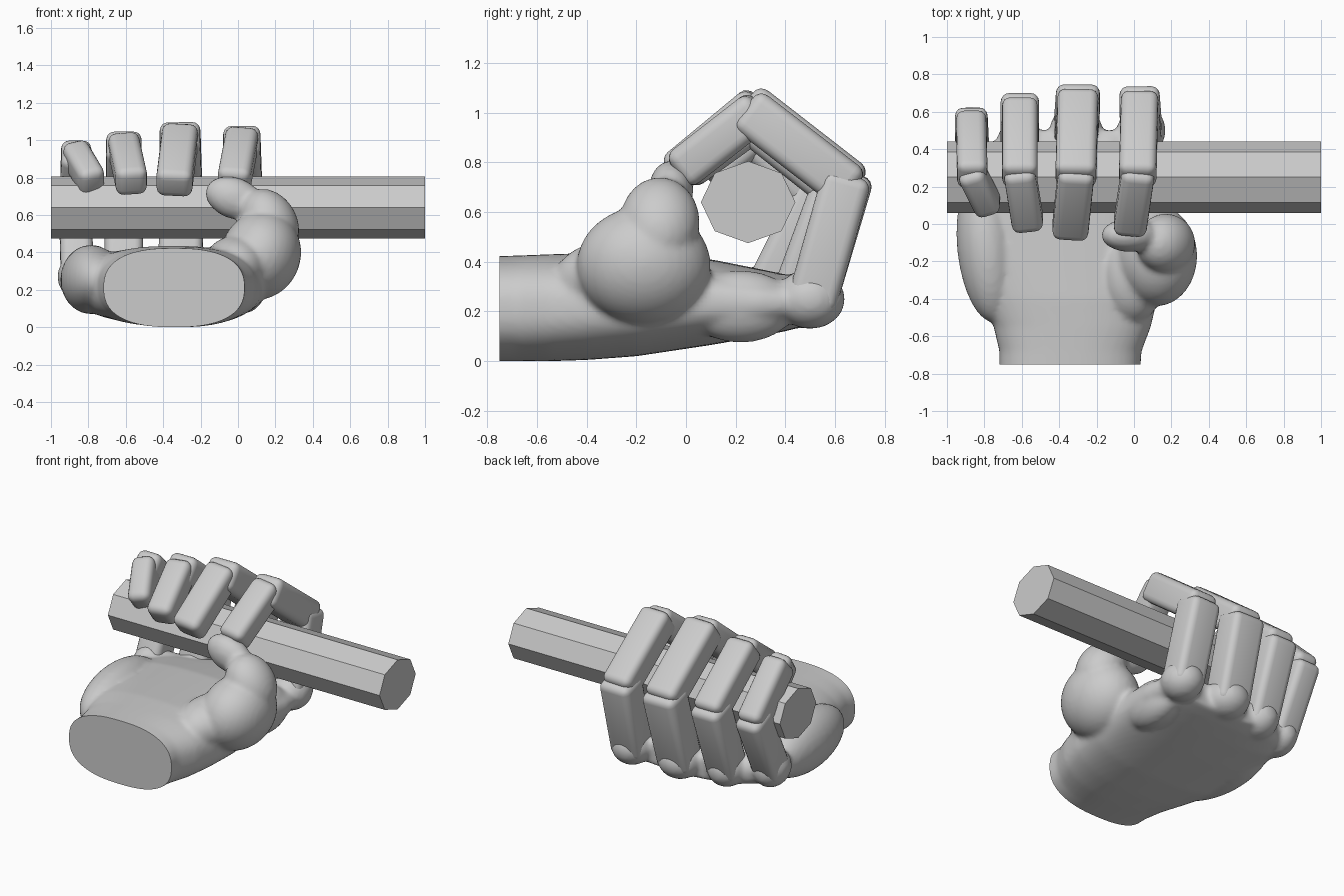
import bpy, bmesh, math
from mathutils import Vector, Matrix

cube = bpy.data.objects.get("Cube")
if cube:
    bpy.data.objects.remove(cube, do_unlink=True)

grey = bpy.data.materials.new("grey")
grey.use_nodes = True
grey.diffuse_color = (0.6, 0.6, 0.6, 1)
grey.node_tree.nodes["Principled BSDF"].inputs["Base Color"].default_value = grey.diffuse_color


def finish(name, bm, angle=40):
    """Turn a bmesh into a named, shaded object."""
    bmesh.ops.recalc_face_normals(bm, faces=bm.faces)
    mesh = bpy.data.meshes.new(name)
    bm.to_mesh(mesh)
    bm.free()
    mesh.materials.append(grey)
    ob = bpy.data.objects.new(name, mesh)
    bpy.context.collection.objects.link(ob)
    bpy.ops.object.select_all(action='DESELECT')
    ob.select_set(True)
    bpy.context.view_layer.objects.active = ob
    bpy.ops.object.shade_smooth_by_angle(angle=math.radians(angle))
    return ob


def frame(axis):
    """Rotation with z along the axis and x close to the world x."""
    z = Vector(axis).normalized()
    y = z.cross(Vector((1, 0, 0))).normalized()
    x = y.cross(z)
    return Matrix((x, y, z)).transposed().to_4x4()


def loft(bm, rings):
    """Skin closed rings of points and cap both ends."""
    loops = [[bm.verts.new(p) for p in ring] for ring in rings]
    n = len(loops[0])
    faces = [bm.faces.new(loops[0]), bm.faces.new(loops[-1])]
    for a, b in zip(loops, loops[1:]):
        for i in range(n):
            j = (i + 1) % n
            faces.append(bm.faces.new((a[i], a[j], b[j], b[i])))
    bmesh.ops.recalc_face_normals(bm, faces=faces)


def ellipsoid(bm, centre, radii, axis='Z', degrees=0):
    turn = Matrix.Rotation(math.radians(degrees), 4, axis)
    bmesh.ops.create_uvsphere(
        bm, u_segments=32, v_segments=20, radius=1,
        matrix=Matrix.Translation(centre) @ turn @ Matrix.Diagonal((*radii, 1)))


def rounded_bone(name, a, b, width, depth, extra=0.04):
    """Soft-edged box running from joint a to joint b."""
    a, b = Vector(a), Vector(b)
    bm = bmesh.new()
    bmesh.ops.create_cube(bm, size=1)
    length = (b - a).length + 2 * extra
    bm.transform(Matrix.Diagonal((width, depth, length, 1)))
    bmesh.ops.bevel(bm, geom=bm.edges[:], offset=0.045, segments=4,
                    profile=0.5, affect='EDGES')
    bm.transform(Matrix.Translation((a + b) / 2) @ frame(b - a))
    return finish(name, bm, 50)


# Octagonal bar held in the grip
bar = bmesh.new()
loft(bar, [[(x, 0.25 + 0.19 * math.cos(k * math.pi / 4),
             0.64 + 0.165 * math.sin(k * math.pi / 4)) for k in range(8)]
           for x in (-1, 1)])
finish("bar", bar, 20)


# Wrist and palm: y, centre x, half width, bottom, top
def section(y, cx, w, lo, hi, n=48):
    ring = []
    for i in range(n):
        c, s = math.cos(math.tau * i / n), math.sin(math.tau * i / n)
        ring.append((cx + w * math.copysign(abs(c) ** 0.8, c), y,
                     (lo + hi) / 2 + (hi - lo) / 2 * math.copysign(abs(s) ** 0.8, s)))
    return ring


palm = [(-0.85, -0.345, 0.375, 0.0, 0.42), (-0.68, -0.34, 0.38, 0.0, 0.425),
        (-0.55, -0.33, 0.42, 0.0, 0.43), (-0.4, -0.345, 0.47, 0.005, 0.435),
        (-0.2, -0.37, 0.52, 0.02, 0.425), (0.1, -0.385, 0.54, 0.065, 0.41),
        (0.3, -0.37, 0.53, 0.1, 0.37), (0.42, -0.33, 0.47, 0.125, 0.345),
        (0.5, -0.26, 0.37, 0.15, 0.31)]
body = bmesh.new()
loft(body, [section(*row) for row in palm])

# Fleshy heel on the outer side, and the ridge behind the index finger
ellipsoid(body, (-0.785, -0.13, 0.255), (0.16, 0.40, 0.185), 'Z', 6)
ellipsoid(body, (0.03, 0.22, 0.22), (0.12, 0.22, 0.145))

# Thumb: root, base, middle and tip
ellipsoid(body, (-0.01, -0.28, 0.33), (0.175, 0.25, 0.16))
ellipsoid(body, (0.12, -0.17, 0.385), (0.215, 0.27, 0.24), 'Y', 20)
ellipsoid(body, (0.17, -0.105, 0.56), (0.145, 0.16, 0.19), 'Y', -30)
ellipsoid(body, (-0.02, -0.06, 0.69), (0.16, 0.09, 0.11), 'Y', 20)

# Fingers: x at knuckle, bend, top and tip, then (y, z) of those joints, width
fingers = {
    "little": ((-0.86, -0.87, -0.865, -0.785),
               ((0.33, 0.27), (0.53, 0.67), (0.27, 0.92), (0.11, 0.785)), 0.175),
    "ring": ((-0.61, -0.61, -0.61, -0.57),
             ((0.44, 0.25), (0.605, 0.70), (0.27, 0.965), (0.02, 0.785)), 0.205),
    "middle": ((-0.31, -0.30, -0.31, -0.34),
               ((0.51, 0.25), (0.65, 0.72), (0.27, 1.015), (-0.02, 0.775)), 0.235),
    "index": ((0.04, 0.03, 0.02, -0.02),
              ((0.51, 0.25), (0.64, 0.71), (0.27, 0.995), (0.0, 0.785)), 0.215),
}
for finger, (xs, yz, width) in fingers.items():
    joints = [(x, *p) for x, p in zip(xs, yz)]
    x, y, z = joints[0]
    ellipsoid(body, (x, y - 0.01, z), (width * 0.6, 0.14, 0.12))
    parts = (("lower", 1.0, 0.2), ("middle", 0.93, 0.19), ("tip", 0.82, 0.17))
    for i, (part, scale, depth) in enumerate(parts):
        rounded_bone(f"{finger}_finger_{part}", joints[i], joints[i + 1],
                     width * scale, depth)

# Webbing between neighbouring knuckles
for i, x in enumerate((-0.74, -0.46, -0.14)):
    ellipsoid(body, (x, 0.34 + 0.03 * i, 0.25), (0.13, 0.10, 0.10))

# Fuse the fleshy parts into one soft skin
flesh = finish("palm_parts", body)
remesh = flesh.modifiers.new("fuse", 'REMESH')
remesh.mode = 'VOXEL'
remesh.voxel_size = 0.016
soften = flesh.modifiers.new("soften", 'SMOOTH')
soften.factor = 0.5
soften.iterations = 6

# Trim the wrist to a clean flat end
skin = bmesh.new()
skin.from_object(flesh, bpy.context.evaluated_depsgraph_get())
bpy.data.objects.remove(flesh, do_unlink=True)
cut = bmesh.ops.bisect_plane(skin, geom=skin.verts[:] + skin.edges[:] + skin.faces[:],
                             plane_co=(0, -0.75, 0), plane_no=(0, -1, 0), clear_outer=True)
rim = [e for e in cut["geom_cut"] if isinstance(e, bmesh.types.BMEdge)]
bmesh.ops.holes_fill(skin, edges=rim, sides=0)
finish("palm_and_thumb", skin, 55)
